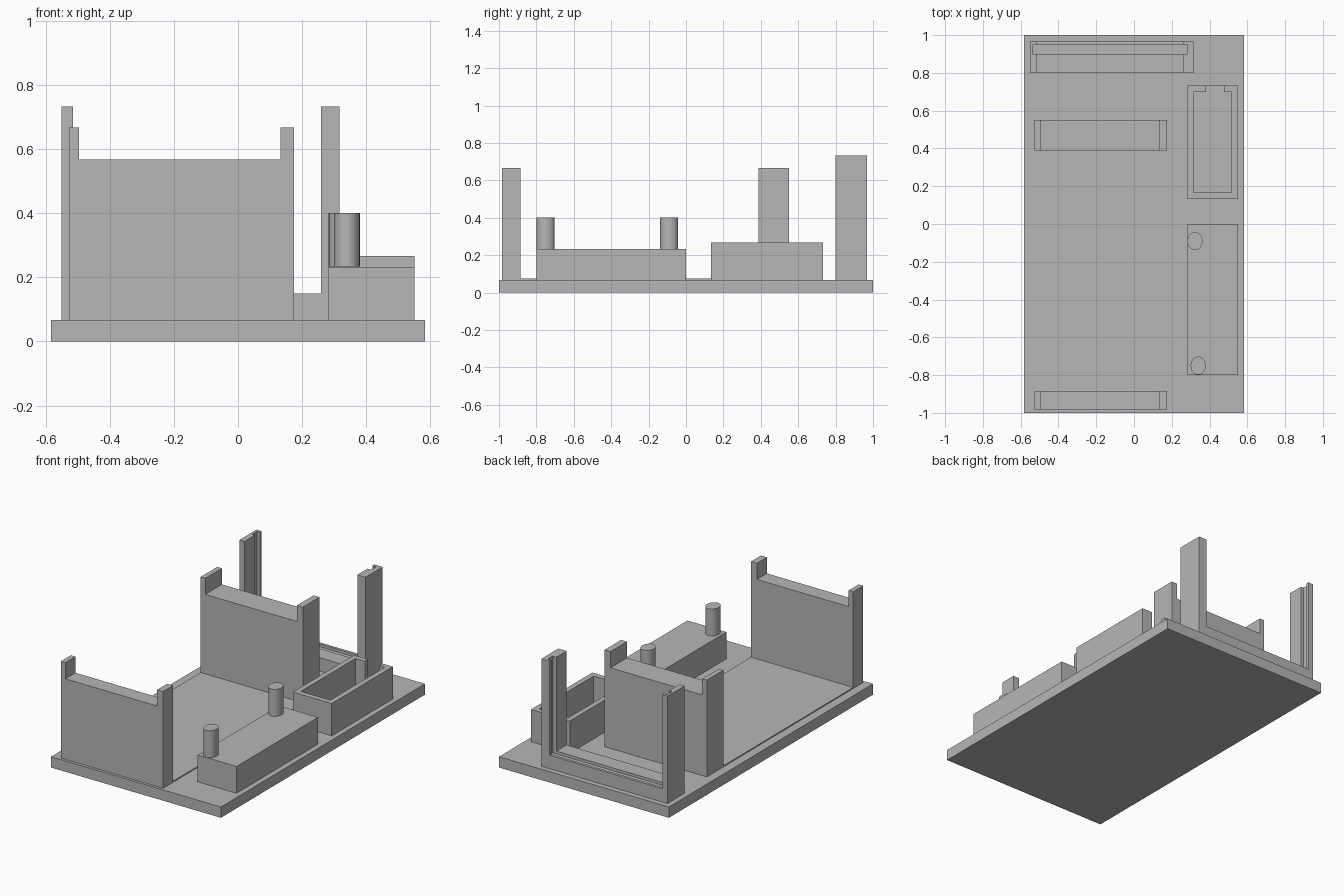
import bpy
import bmesh
from mathutils import Matrix, Vector

if "Cube" in bpy.data.objects:
    bpy.data.objects.remove(bpy.data.objects["Cube"], do_unlink=True)

grey = bpy.data.materials.new("plain grey")
grey.use_nodes = True
grey.diffuse_color = (0.47, 0.47, 0.47, 1)
grey.node_tree.nodes["Principled BSDF"].inputs["Base Color"].default_value = (0.47, 0.47, 0.47, 1)


def finish(name, bm):
    bmesh.ops.recalc_face_normals(bm, faces=bm.faces[:])
    mesh = bpy.data.meshes.new(name)
    bm.to_mesh(mesh)
    bm.free()
    mesh.materials.append(grey)
    obj = bpy.data.objects.new(name, mesh)
    bpy.context.collection.objects.link(obj)
    return obj


def prism(name, profile, y0, y1):
    """Extrude an x-z outline from y0 to y1."""
    bm = bmesh.new()
    face = bm.faces.new([bm.verts.new((x, y0, z)) for x, z in profile])
    out = bmesh.ops.extrude_face_region(bm, geom=[face])
    moved = [v for v in out["geom"] if isinstance(v, bmesh.types.BMVert)]
    bmesh.ops.translate(bm, verts=moved, vec=Vector((0, y1 - y0, 0)))
    return finish(name, bm)


def box(name, x0, x1, y0, y1, z0, z1):
    return prism(name, [(x0, z0), (x1, z0), (x1, z1), (x0, z1)], y0, y1)


def cradle(name, x0, x1, left_post, right_post, z_seat, z_top, y0, y1):
    """Upright wall with a raised post at each end."""
    a, b = x0 + left_post, x1 - right_post
    return prism(name, [(x0, FLOOR), (x1, FLOOR), (x1, z_top), (b, z_top),
                        (b, z_seat), (a, z_seat), (a, z_top), (x0, z_top)], y0, y1)


def cut(obj, *bounds):
    """Remove a box-shaped volume from a part."""
    cutter = box("cutter", *bounds)
    cutter.hide_render = True
    mod = obj.modifiers.new("cut", "BOOLEAN")
    mod.operation = "DIFFERENCE"
    mod.solver = "EXACT"
    mod.object = cutter
    bpy.context.view_layer.objects.active = obj
    bpy.ops.object.modifier_apply(modifier=mod.name)
    bpy.data.objects.remove(cutter, do_unlink=True)


FLOOR = 0.067

# Base slab and the thin raised pad between the supports
box("base", -0.583, 0.583, -1, 1, 0, FLOOR)
box("raised_pad", -0.528, 0.174, -0.885, 0.388, FLOOR, 0.074)

# Two matching supports
for name, y0, y1 in (("front_support", -0.983, -0.885), ("middle_support", 0.388, 0.55)):
    cradle(name, -0.528, 0.174, 0.032, 0.041, 0.567, 0.667, y0, y1)

# Tall frame at the back with a slot running around its inside
frame = cradle("slotted_frame", -0.55, 0.316, 0.035, 0.057, 0.15, 0.733, 0.8, 0.967)
cut(frame, -0.534, 0.284, 0.9, 0.95, 0.133, 0.9)

# Open bin with a gap in its back wall
bin_part = box("open_bin", 0.283, 0.55, 0.133, 0.733, FLOOR, 0.267)
cut(bin_part, 0.315, 0.517, 0.167, 0.7, 0.1, 0.4)
cut(bin_part, 0.38, 0.48, 0.65, 0.8, 0.1, 0.4)

# Solid block carrying two oval pegs
box("peg_block", 0.283, 0.55, -0.8, 0, FLOOR, 0.233)
for name, x, y in (("front_peg", 0.34, -0.75), ("back_peg", 0.323, -0.09)):
    bm = bmesh.new()
    bmesh.ops.create_cone(bm, cap_ends=True, segments=48, radius1=1, radius2=1, depth=0.167,
                          matrix=Matrix.Translation((x, y, 0.317)) @ Matrix.Diagonal((0.04, 0.048, 1, 1)))
    peg = finish(name, bm)
    bpy.ops.object.select_all(action="DESELECT")
    peg.select_set(True)
    bpy.context.view_layer.objects.active = peg
    bpy.ops.object.shade_smooth_by_angle()
